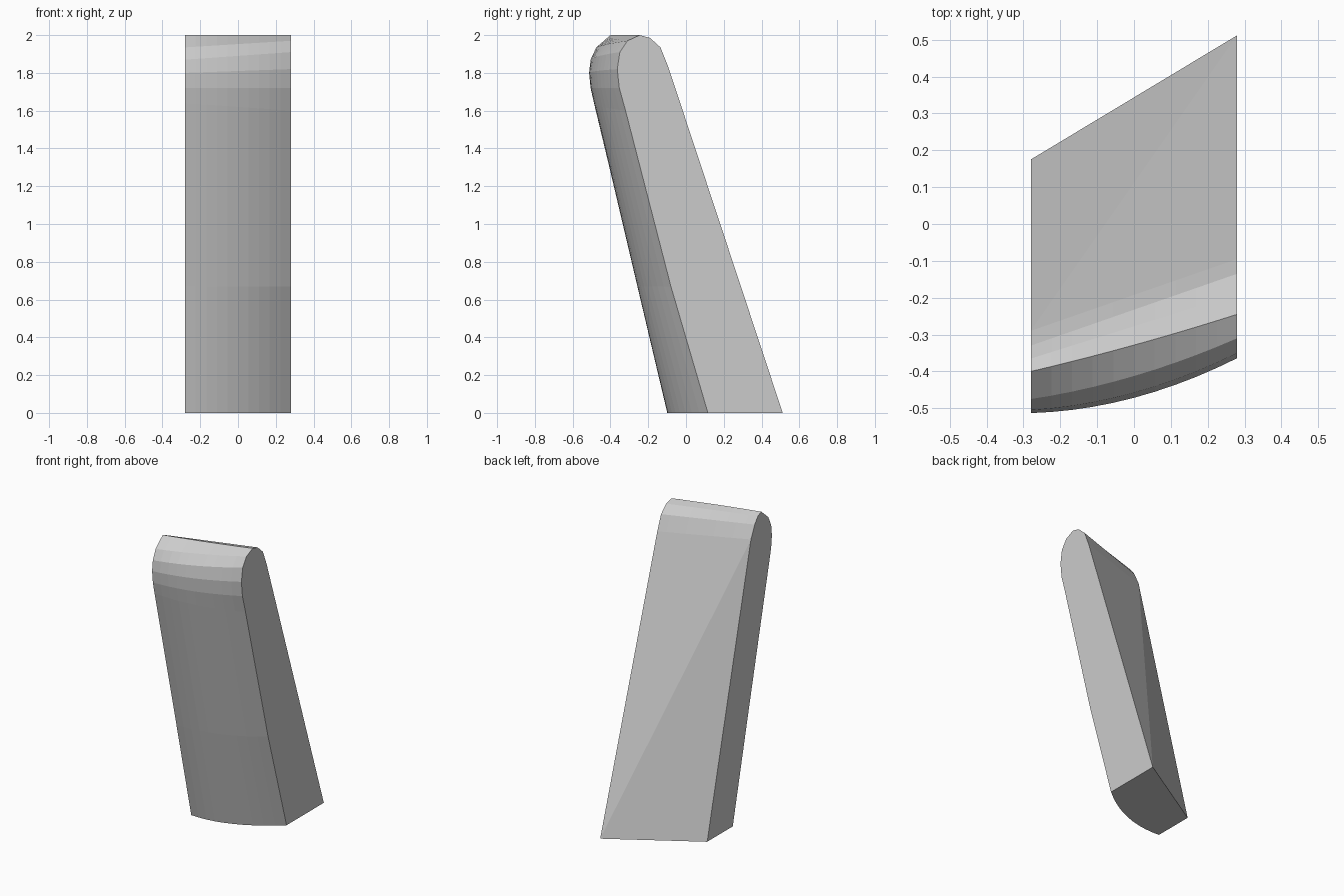
import bpy
import bmesh
from mathutils import Vector

cube = bpy.data.objects.get("Cube")
if cube:
    bpy.data.objects.remove(cube, do_unlink=True)

HALF_WIDTH = 0.28
STATIONS = 10

# Side outlines (y, z), from the front foot over the rounded top to the back
LEFT_SIDE = [(0.116, 0), (-0.08, 0.67), (-0.32, 1.6), (-0.353, 1.72),
             (-0.364, 1.82), (-0.35, 1.91), (-0.31, 1.97), (-0.245, 2),
             (-0.19, 1.985), (-0.135, 1.935), (-0.095, 1.835)]
RIGHT_SIDE = [(-0.097, 0), (-0.255, 0.67), (-0.487, 1.64), (-0.505, 1.72),
              (-0.513, 1.8), (-0.505, 1.87), (-0.475, 1.935), (-0.4, 2),
              (-0.365, 1.985), (-0.33, 1.94), (-0.29, 1.855)]
LEFT_HEEL, RIGHT_HEEL = (0.512, 0), (0.175, 0)
# Forward bulge of the front at mid width, for each outline point
BULGE = [0.065, 0.055, 0.04, 0.036, 0.033, 0.03, 0.02, 0.006, 0, 0, 0]


def section(t):
    """Closed outline at t, from the right side (0) to the left side (1)."""
    x = HALF_WIDTH * (2 * t - 1)

    def blend(a, b):
        return Vector((x, *Vector(a).lerp(Vector(b), t)))

    points = []
    for right, left, bulge in zip(RIGHT_SIDE, LEFT_SIDE, BULGE):
        p = blend(right, left)
        p.y -= bulge * 4 * t * (1 - t)
        points.append(p)
    points.append(blend(RIGHT_SIDE[-1], LEFT_HEEL))  # fold across the back
    points.append(blend(RIGHT_HEEL, LEFT_HEEL))
    return points


# Loft the sections into one leaning slab with flat sides and foot
bm = bmesh.new()
rings = [[bm.verts.new(p) for p in section(i / STATIONS)]
         for i in range(STATIONS + 1)]
count = len(rings[0])
for a, b in zip(rings, rings[1:]):
    for j in range(count):
        k = (j + 1) % count
        bm.faces.new((a[j], a[k], b[k], b[j]))
bm.faces.new(rings[0])
bm.faces.new(rings[-1])
bmesh.ops.remove_doubles(bm, verts=bm.verts[:], dist=0.0005)
bmesh.ops.recalc_face_normals(bm, faces=bm.faces[:])

mesh = bpy.data.meshes.new("leaning_slab")
bm.to_mesh(mesh)
bm.free()
slab = bpy.data.objects.new("leaning_slab", mesh)
bpy.context.collection.objects.link(slab)

# Plain grey surface
grey = bpy.data.materials.new("plain_grey")
grey.use_nodes = True
colour = (0.6, 0.6, 0.6, 1)
grey.diffuse_color = colour
grey.node_tree.nodes["Principled BSDF"].inputs["Base Color"].default_value = colour
mesh.materials.append(grey)
